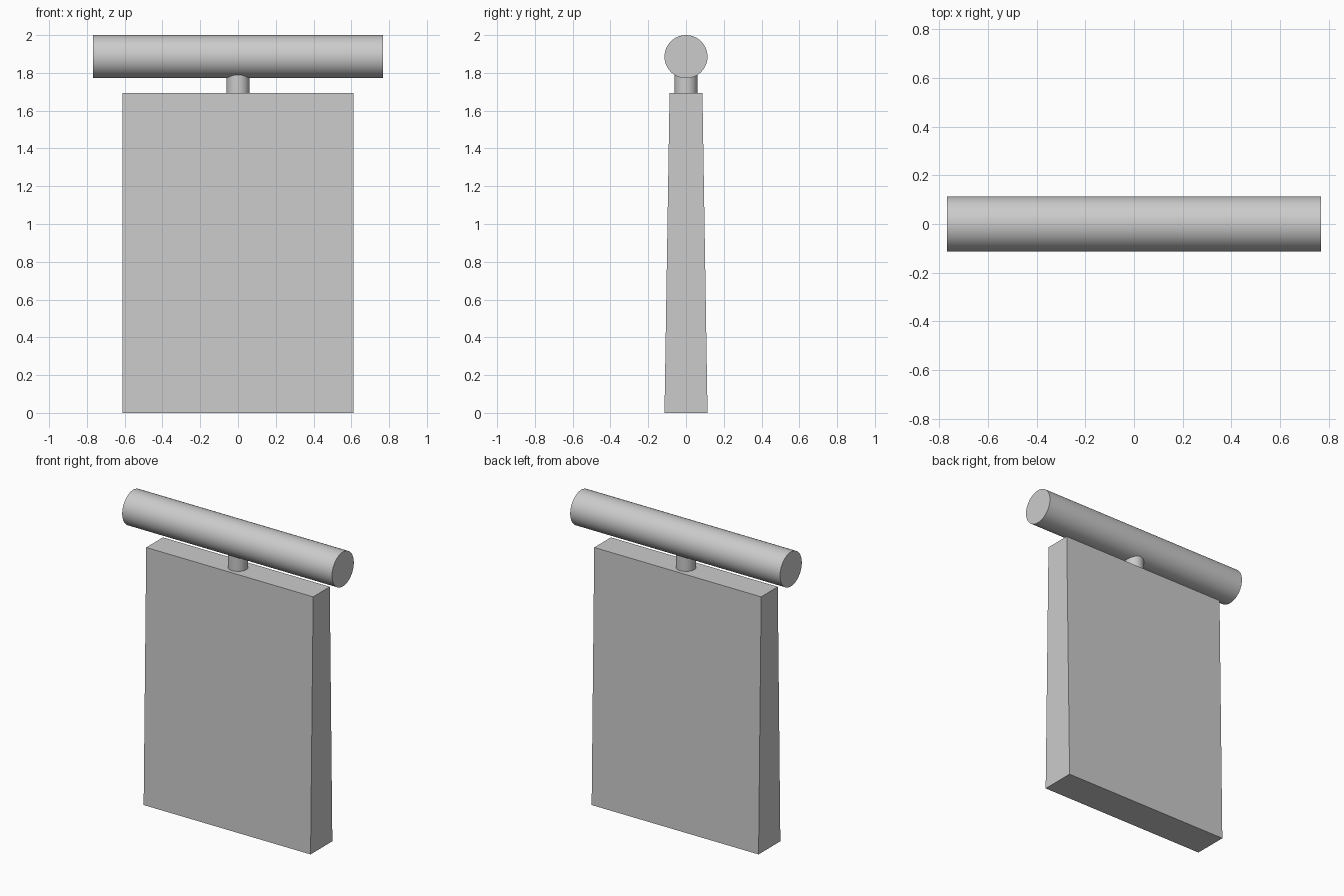
import bpy
import bmesh
import math

if "Cube" in bpy.data.objects:
    bpy.data.objects.remove(bpy.data.objects["Cube"])

SLAB_TOP = 1.694
BAR_R = 0.114
BAR_Z = 2.0 - BAR_R


def cylinder(name, radius, depth, location, rotation=(0, 0, 0)):
    bpy.ops.mesh.primitive_cylinder_add(vertices=64, radius=radius, depth=depth,
                                        location=location, rotation=rotation)
    ob = bpy.context.object
    ob.name = name
    bpy.ops.object.shade_smooth_by_angle(angle=math.radians(30))
    return ob


# Slab: a box that thins towards the top, front to back
bm = bmesh.new()
bmesh.ops.create_cube(bm, size=1)
for v in bm.verts:
    top = v.co.z > 0
    v.co.x *= 1.222
    v.co.y *= 0.174 if top else 0.228
    v.co.z = SLAB_TOP if top else 0
mesh = bpy.data.meshes.new("tapered_slab")
bm.to_mesh(mesh)
bm.free()
bpy.context.collection.objects.link(bpy.data.objects.new("tapered_slab", mesh))

# Short neck, running from the slab up into the bar
neck_top = BAR_Z - 0.08
cylinder("neck", 0.061, neck_top - SLAB_TOP, (0, 0, (neck_top + SLAB_TOP) / 2))

# Round crossbar along x
cylinder("crossbar", BAR_R, 1.536, (0, 0, BAR_Z), (0, math.pi / 2, 0))
